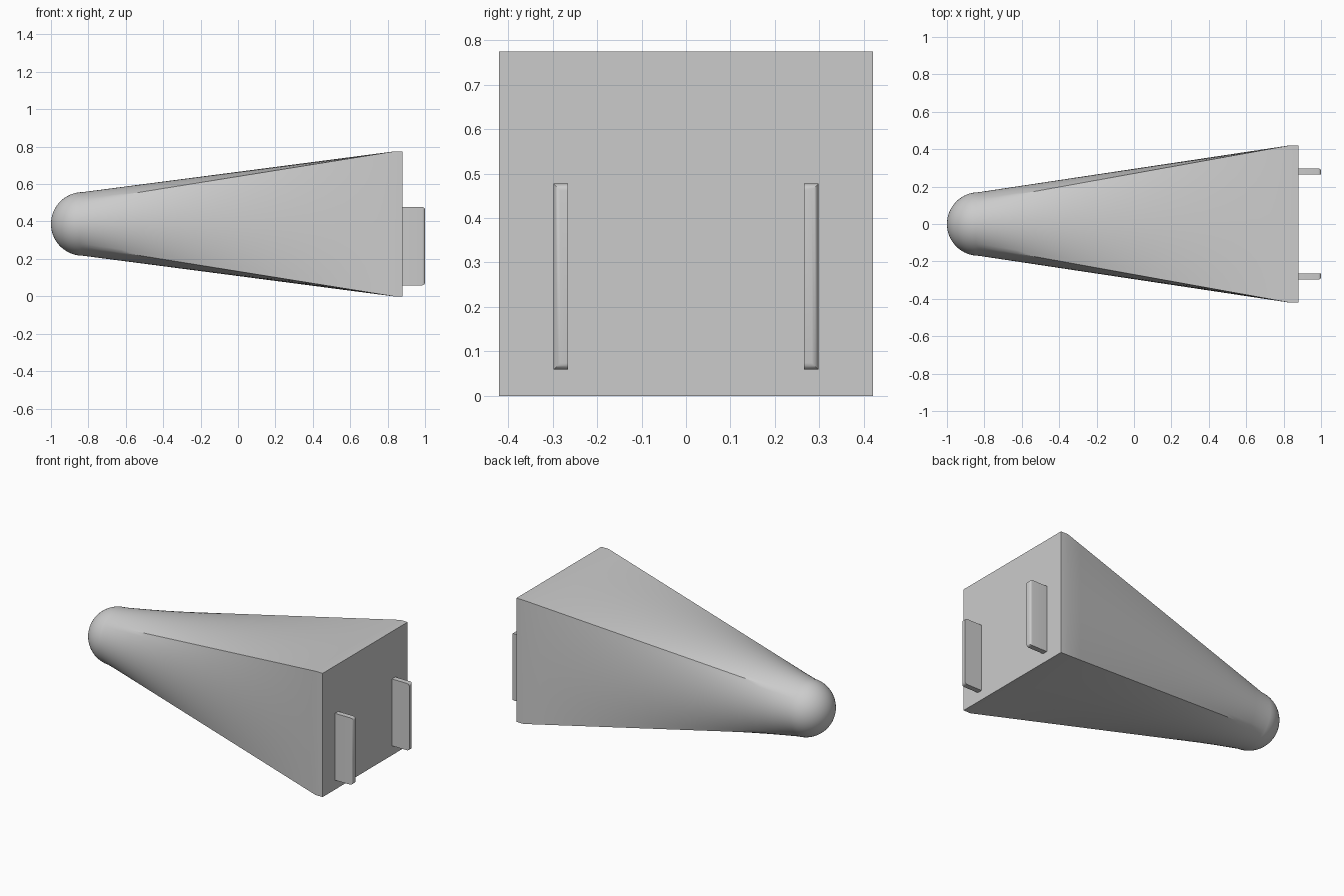
import bpy, bmesh, math
from mathutils import Vector

cube = bpy.data.objects.get("Cube")
if cube:
    bpy.data.objects.remove(cube)

grey = bpy.data.materials.new("light grey")
grey.use_nodes = True
colour = (0.6, 0.6, 0.6, 1)
grey.diffuse_color = colour
grey.node_tree.nodes["Principled BSDF"].inputs["Base Color"].default_value = colour

SIDES = 64                     # points around each cross-section
MID_Z = 0.387
RADIUS = 0.17                  # rounded nose
NOSE_X, SLAB_X, END_X = -0.83, 0.83, 0.88
HALF_Y, HALF_Z = 0.42, 0.387   # square end


def finish(name, bm):
    bmesh.ops.recalc_face_normals(bm, faces=bm.faces)
    mesh = bpy.data.meshes.new(name)
    bm.to_mesh(mesh)
    bm.free()
    mesh.materials.append(grey)
    obj = bpy.data.objects.new(name, mesh)
    bpy.context.collection.objects.link(obj)
    bpy.ops.object.select_all(action="DESELECT")
    obj.select_set(True)
    bpy.context.view_layer.objects.active = obj
    bpy.ops.object.shade_smooth_by_angle(angle=math.radians(30))
    return obj


def round_point(i, r):
    a = 2 * math.pi * i / SIDES
    return Vector((r * math.cos(a), r * math.sin(a)))


def square_point(i):
    # Eighths of the circle land on the corners, points spaced evenly per side
    a = 2 * math.pi * i / SIDES
    quarter = round(a / (math.pi / 2))
    t = (a - quarter * math.pi / 2) / (math.pi / 4)
    y, z = [(1, t), (-t, 1), (-1, -t), (t, -1)][quarter % 4]
    return Vector((y * HALF_Y, z * HALF_Z))


# Body: rounded nose lofted into a square end
bm = bmesh.new()
rings = []


def add_ring(x, points):
    rings.append([bm.verts.new((x, p.x, MID_Z + p.y)) for p in points])


for k in range(1, 17):
    a = math.pi / 2 * k / 16
    add_ring(NOSE_X - RADIUS * math.cos(a),
             [round_point(i, RADIUS * math.sin(a)) for i in range(SIDES)])
for k in range(1, 17):
    t = k / 16
    add_ring(NOSE_X + (SLAB_X - NOSE_X) * t,
             [round_point(i, RADIUS).lerp(square_point(i), t) for i in range(SIDES)])
add_ring(END_X, [square_point(i) for i in range(SIDES)])

tip = bm.verts.new((NOSE_X - RADIUS, 0, MID_Z))
for i in range(SIDES):
    j = (i + 1) % SIDES
    bm.faces.new((tip, rings[0][i], rings[0][j]))
    for a, b in zip(rings, rings[1:]):
        bm.faces.new((a[i], b[i], b[j], a[j]))
bm.faces.new(rings[-1])
finish("tapered_body", bm)

# Blades on the square end, rounded on the outer and end edges of the tip
for side, name in ((-1, "right_blade"), (1, "left_blade")):
    bm = bmesh.new()
    bmesh.ops.create_cube(bm, size=1)
    for v in bm.verts:
        v.co = (0.935 + v.co.x * 0.13, side * 0.2815 + v.co.y * 0.033,
                0.268 + v.co.z * 0.418)
    tip_x = max(v.co.x for v in bm.verts)
    inner = min(abs(v.co.y) for v in bm.verts) + 0.001
    edges = [e for e in bm.edges
             if all(v.co.x > tip_x - 0.001 for v in e.verts)
             and not all(abs(v.co.y) < inner for v in e.verts)]
    bmesh.ops.bevel(bm, geom=edges, offset=0.015, segments=4, profile=0.5,
                    affect="EDGES")
    finish(name, bm)
